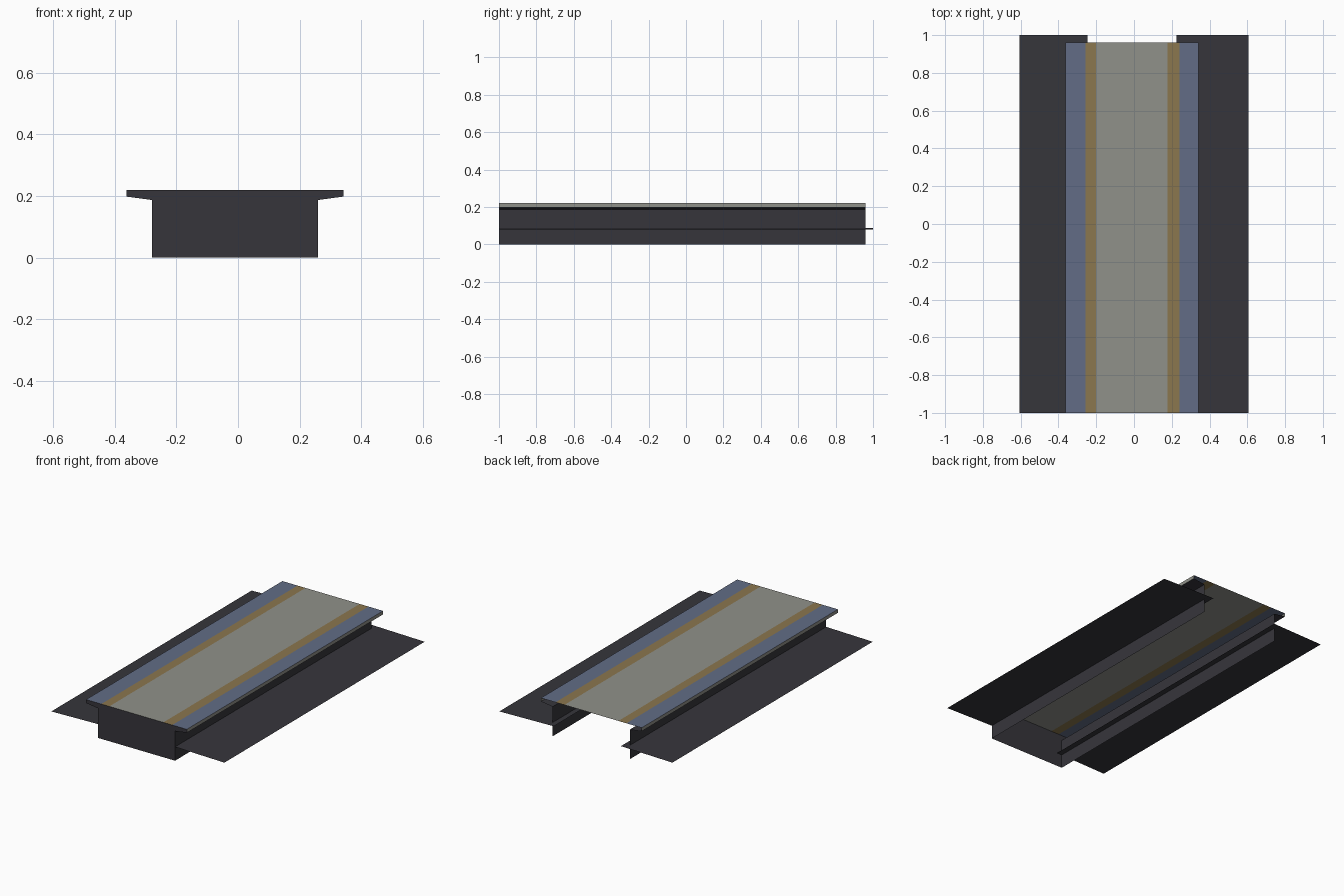
import bpy

if "Cube" in bpy.data.objects:
    bpy.data.objects.remove(bpy.data.objects["Cube"])

FRONT, DECK_BACK, WING_BACK = -1.0, 0.96, 1.0


def material(name, rgb):
    m = bpy.data.materials.new(name)
    m.diffuse_color = (*rgb, 1)
    m.use_nodes = True
    m.node_tree.nodes["Principled BSDF"].inputs["Base Color"].default_value = m.diffuse_color
    return m


dark = material("dark_charcoal", (0.037, 0.036, 0.044))
blue = material("slate_blue", (0.122, 0.152, 0.238))
tan = material("ochre_stripe", (0.258, 0.184, 0.077))
grey = material("pale_grey", (0.279, 0.283, 0.254))


def make_object(name, verts, faces, mats, indices=None):
    mesh = bpy.data.meshes.new(name)
    mesh.from_pydata(verts, [], faces)
    for m in mats:
        mesh.materials.append(m)
    for i, p in enumerate(mesh.polygons):
        p.material_index = indices[i] if indices else 0
    mesh.update()
    obj = bpy.data.objects.new(name, mesh)
    bpy.context.collection.objects.link(obj)


def sheet(name, profile, y0, y1, mats, indices=None):
    """Extrude an open (x, z) profile along y; one face per segment."""
    n = len(profile)
    verts = [(x, y, z) for y in (y0, y1) for x, z in profile]
    faces = [(i, i + 1, n + i + 1, n + i) for i in range(n - 1)]
    make_object(name, verts, faces, mats, indices)


# striped deck, left to right
xs = (-0.362, -0.256, -0.20, 0.178, 0.24, 0.342)
sheet("deck", [(x, 0.22) for x in xs], FRONT, DECK_BACK,
      [blue, tan, grey], [0, 1, 2, 1, 0])

# side walls, sloped lip undersides, lip edges and wings
for side, s in (("left", -1), ("right", 1)):
    def at(x, z):  # the deck body sits slightly off centre
        return (s * x - 0.01, z)
    wall = [at(0.27, 0), at(0.27, 0.187), at(0.352, 0.198)]
    edge = [at(0.352, 0.198), at(0.352, 0.22)]
    wing = [(-0.245 if s < 0 else 0.225, 0.088), (s * 0.605, 0.08)]
    if s < 0:
        wall.reverse()
        edge.reverse()
        wing.reverse()
    sheet(side + "_wall", wall, FRONT, DECK_BACK, [dark])
    sheet(side + "_lip_edge", edge, FRONT, DECK_BACK, [grey])
    sheet(side + "_wing", wing, FRONT, WING_BACK, [dark])

# front end cap; back and underside stay open
outline = [(-0.28, 0), (0.26, 0), (0.26, 0.187), (0.342, 0.198),
           (0.342, 0.22), (-0.362, 0.22), (-0.362, 0.198), (-0.28, 0.187)]
make_object("front_cap", [(x, FRONT, z) for x, z in outline],
            [tuple(range(len(outline)))], [dark])
